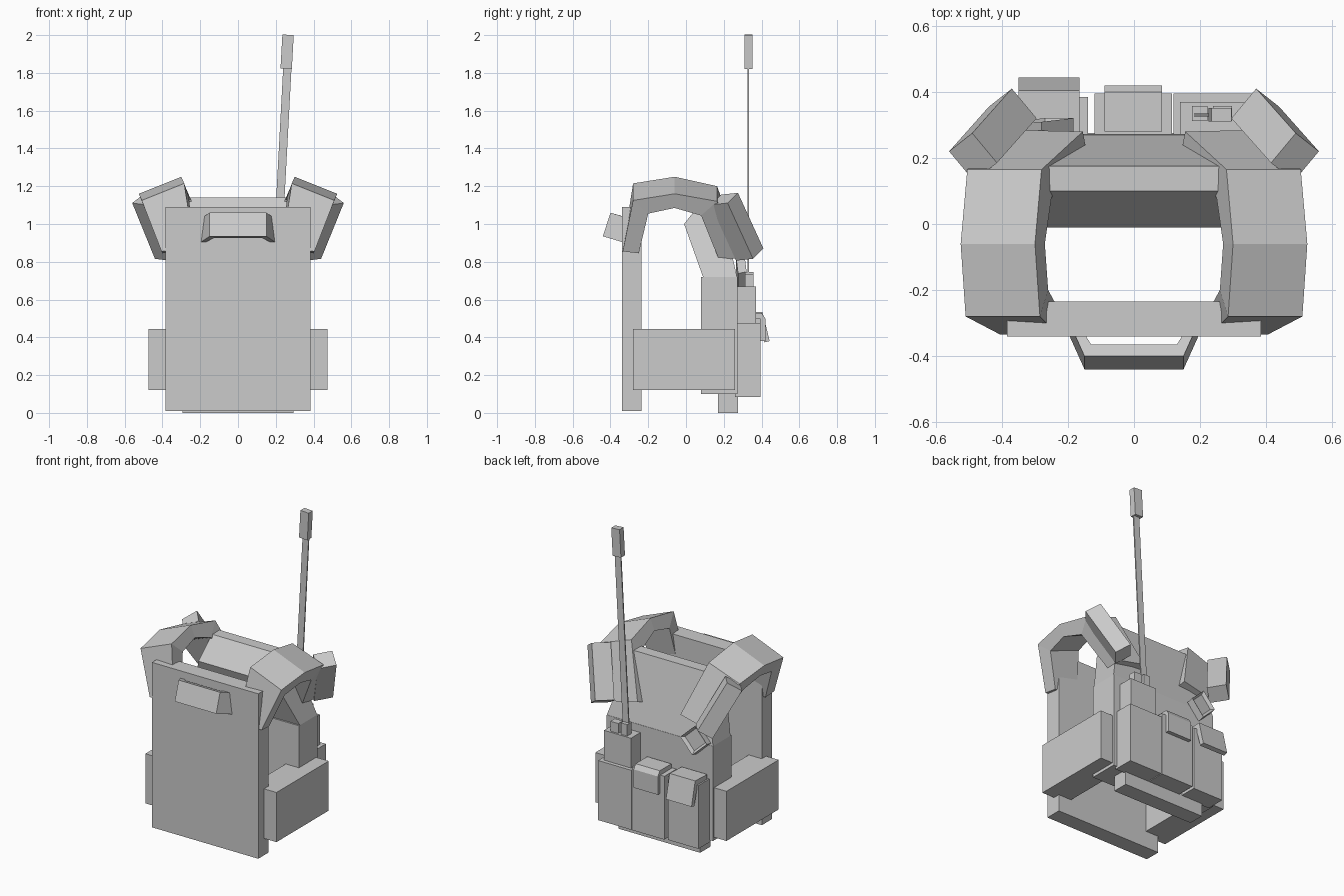
import bpy, bmesh
from mathutils import Vector

if "Cube" in bpy.data.objects:
    bpy.data.objects.remove(bpy.data.objects["Cube"])


def make(name, verts, faces, mirror=False):
    mesh = bpy.data.meshes.new(name)
    mesh.from_pydata([tuple(v) for v in verts], [], faces)
    bm = bmesh.new()
    bm.from_mesh(mesh)
    bmesh.ops.recalc_face_normals(bm, faces=bm.faces)
    bm.to_mesh(mesh)
    bm.free()
    obj = bpy.data.objects.new(name, mesh)
    bpy.context.collection.objects.link(obj)
    if mirror:
        obj.modifiers.new("mirror", 'MIRROR').use_clip = False
    return obj


def loft(name, rings, mirror=False):
    """Skin a list of equal-sized rings and cap both ends."""
    n = len(rings[0])
    verts = [Vector(p) for ring in rings for p in ring]
    faces = [(k * n + i, k * n + (i + 1) % n, (k + 1) * n + (i + 1) % n, (k + 1) * n + i)
             for k in range(len(rings) - 1) for i in range(n)]
    faces += [tuple(range(n)), tuple(range(len(verts) - n, len(verts)))]
    return make(name, verts, faces, mirror)


def prism(name, ring, offset, mirror=False):
    return loft(name, [ring, [Vector(p) + Vector(offset) for p in ring]], mirror)


def block(name, corner, u, v, w, mirror=False):
    """Box from one corner and three edge vectors."""
    c, u, v = Vector(corner), Vector(u), Vector(v)
    return prism(name, [c, c + u, c + u + v, c + v], w, mirror)


def box(name, x, y, z, mirror=False):
    return block(name, (x[0], y[0], z[0]), (x[1] - x[0], 0, 0),
                 (0, y[1] - y[0], 0), (0, 0, z[1] - z[0]), mirror)


# Armour plates: flat one at -y, two-part one at +y
box("flat_plate", (-.385, .385), (-.34, -.235), (.01, 1.09))
box("lower_chest_plate", (-.385, .385), (.08, .272), (.1, .72))
chest = [(.385, .09, .72), (.385, .27, .72), (.26, .175, 1.14), (.26, .1, 1.14), (.28, -.01, 1.0)]
loft("upper_chest_plate", [[(s * w, y, z) for w, y, z in chest] for s in (-1, 1)])
box("bottom_roll", (-.295, .295), (.17, .275), (0, .1))

# Carry handle, an open bracket leaning back
outline = [(-.195, -.34, .905), (-.15, -.44, .935), (.15, -.44, .935), (.195, -.34, .905),
           (.17, -.34, .905), (.13, -.405, .925), (-.13, -.405, .925), (-.17, -.34, .905)]
prism("carry_handle", outline, (0, .04, .125))

# Waist side pouches
box("side_pouch", (.29, .475), (-.28, .26), (.12, .445), mirror=True)

# Shoulder straps: rings of outer-inner, outer-outer, under-outer, under-inner
loft("shoulder_strap", [
    [(.23, -.335, .87), (.405, -.335, .855), (.40, -.25, .845), (.23, -.255, .86)],
    [(.285, -.28, 1.215), (.51, -.28, 1.125), (.48, -.20, 1.055), (.26, -.20, 1.14)],
    [(.30, -.06, 1.25), (.525, -.06, 1.16), (.495, -.06, 1.085), (.27, -.06, 1.175)],
    [(.28, .165, 1.20), (.505, .165, 1.12), (.475, .08, 1.045), (.25, .08, 1.13)],
    [(.155, .28, .87), (.37, .285, .82), (.34, .175, .81), (.14, .20, .84)],
], mirror=True)

# Tilted pouch on each strap
block("shoulder_pouch", (.415, .185, 1.155), (-.12, .135, -.295),
      (.075, .09, .01), (.07, -.055, -.054), mirror=True)

# Diagonal buckle with recessed centre
u, v = Vector((.085, .01, -.08)), Vector((.075, 0, .085))
buckle = block("strap_buckle", Vector((-.275, .27, .735)) - (u + v) / 2 * 1.15,
               u * 1.15, v * 1.15, (0, .045, .01))
bm = bmesh.new()
bm.from_mesh(buckle.data)
front = max(bm.faces, key=lambda f: f.normal.y)
bmesh.ops.inset_region(bm, faces=[front], thickness=.02)
bmesh.ops.translate(bm, verts=front.verts, vec=(0, -.02, 0))
bm.to_mesh(buckle.data)
bm.free()

# Front pouches
box("radio_pouch", (.12, .36), (.26, .395), (.085, .475))
box("centre_pouch", (-.12, .115), (.26, .395), (.085, .5))
box("end_pouch", (-.36, -.14), (.26, .385), (.085, .5))

# Flaps: a lid and a hanging tongue in one bent profile
def flap(name, x, ring):
    prism(name, [(x[0], y, z) for y, z in ring], (x[1] - x[0], 0, 0))


flap("centre_flap", (-.09, .085),
     [(.28, .495), (.28, .53), (.40, .53), (.42, .50), (.42, .38), (.395, .38), (.395, .495)])
flap("end_flap", (-.35, -.165),
     [(.28, .495), (.28, .53), (.405, .535), (.443, .38), (.415, .373), (.38, .495)])

# Radio with knobs and a leaning flat antenna
box("radio", (.14, .335), (.265, .37), (.4, .67))
box("antenna_mount", (.175, .222), (.312, .358), (.66, .745))
box("radio_knob", (.24, .297), (.312, .358), (.66, .735))
block("antenna", (.18, .326, .72), (.044, 0, 0), (0, .008, 0), (.06, 0, 1.12))
block("antenna_tip", (.225, .31, 1.823), (.06, 0, -.003), (0, .042, 0), (.01, 0, .18))
